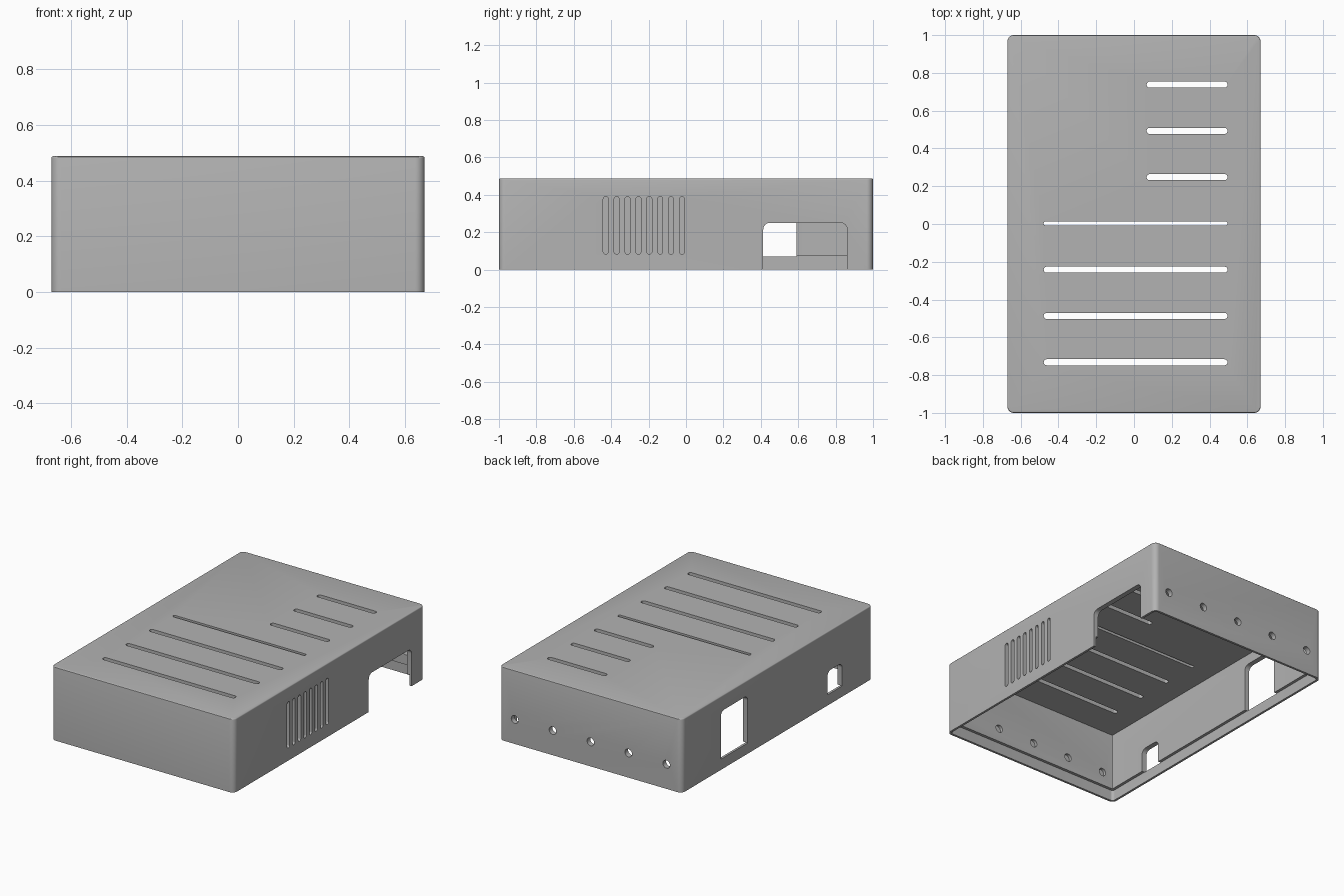
import bpy, bmesh
from math import sin, cos, pi, radians

cube = bpy.data.objects.get("Cube")
if cube:
    bpy.data.objects.remove(cube, do_unlink=True)

W, L, H = 0.67, 1.0, 0.488      # half width, half length, height
WALL, RIM, LEDGE = 0.034, 0.015, 0.072


def rounded_rect(u0, u1, v0, v1, r, square_base=False, segs=8):
    """Outline of a rectangle with round corners, optionally square at the base."""
    corners = [(u1 - r, v1 - r, 0), (u0 + r, v1 - r, 1),
               (u0 + r, v0 + r, 2), (u1 - r, v0 + r, 3)]
    pts = []
    for cu, cv, q in corners:
        if square_base and q > 1:
            pts.append((u0 if q == 2 else u1, v0))
            continue
        for i in range(segs + 1):
            a = (q + i / segs) * pi / 2
            pts.append((cu + r * cos(a), cv + r * sin(a)))
    return pts


def circle(u, v, r, segs=24):
    return [(u + r * cos(2 * pi * i / segs), v + r * sin(2 * pi * i / segs))
            for i in range(segs)]


def prism(bm, pts, axis, d0, d1):
    """Extrude a closed outline along an axis from d0 to d1."""
    place = {"X": lambda u, v, d: (d, u, v),
             "Y": lambda u, v, d: (u, d, v),
             "Z": lambda u, v, d: (u, v, d)}[axis]
    low, high = ([bm.verts.new(place(u, v, d)) for u, v in pts] for d in (d0, d1))
    n = len(pts)
    faces = [bm.faces.new(low), bm.faces.new(high)]
    for i in range(n):
        j = (i + 1) % n
        faces.append(bm.faces.new((low[i], low[j], high[j], high[i])))
    bmesh.ops.recalc_face_normals(bm, faces=faces)
    return high


def make_object(name, bm):
    mesh = bpy.data.meshes.new(name)
    bm.to_mesh(mesh)
    bm.free()
    obj = bpy.data.objects.new(name, mesh)
    bpy.context.collection.objects.link(obj)
    return obj


def carve(body, cutter):
    """Subtract a cutter from the body and discard it."""
    cutter.hide_render = True
    mod = body.modifiers.new(cutter.name, "BOOLEAN")
    mod.operation, mod.solver, mod.object = "DIFFERENCE", "EXACT", cutter
    bpy.context.view_layer.objects.active = body
    bpy.ops.object.modifier_apply(modifier=mod.name)
    bpy.data.objects.remove(cutter, do_unlink=True)


def inset_outline(t):
    return rounded_rect(-W + t, W - t, -L + t, L - t, max(0.034 - t, 0.004))


# Outer block with a softened top edge
bm = bmesh.new()
top = set(prism(bm, inset_outline(0), "Z", 0, H))
rim_edges = [e for e in bm.edges if set(e.verts) <= top]
bmesh.ops.bevel(bm, geom=rim_edges, offset=0.007, segments=3, profile=0.5,
                affect="EDGES")
case = make_object("enclosure_cover", bm)

# Hollow inside, open at the bottom
bm = bmesh.new()
prism(bm, inset_outline(WALL), "Z", -0.1, H - WALL)
carve(case, make_object("cavity_cutter", bm))

# Stepped recess for the base plate
bm = bmesh.new()
prism(bm, inset_outline(RIM), "Z", -0.1, LEDGE)
carve(case, make_object("ledge_cutter", bm))

bm = bmesh.new()
# Roof vents: four long at the front, three short at the back
for i in range(-3, 4):
    half = 0.011 if i == 0 else 0.016
    y = 0.003 + 0.245 * i
    left = 0.067 if i > 0 else -0.478
    prism(bm, rounded_rect(left, 0.495, y - half, y + half, half * 0.98),
          "Z", H - 0.08, H + 0.1)

# Side vents
for i in range(8):
    y = -0.429 + 0.0582 * i
    prism(bm, rounded_rect(y - 0.0135, y + 0.0135, 0.083, 0.39, 0.013),
          "X", W - 0.1, W + 0.1)

# Side notch, open at the bottom
prism(bm, rounded_rect(0.413, 0.862, -0.1, 0.25, 0.035, True), "X", W - 0.1, W + 0.1)

# Two windows in the opposite side
for y0, y1, z1 in ((0.31, 0.592, 0.387), (-0.68, -0.525, 0.225)):
    prism(bm, rounded_rect(y0, y1, LEDGE - 0.001, z1, 0.035, True),
          "X", -W - 0.1, -W + 0.1)

# Through holes in the back, blind pockets inside the front
for i in range(-2, 3):
    hole = circle(0.278 * i, 0.163, 0.026)
    prism(bm, hole, "Y", L - 0.1, L + 0.1)
    prism(bm, hole, "Y", -L + 0.015, -L + 0.1)
carve(case, make_object("opening_cutter", bm))

# Colour and shading
grey = bpy.data.materials.new("plain_grey")
grey.use_nodes = True
colour = (0.45, 0.45, 0.45, 1)
grey.diffuse_color = colour
grey.node_tree.nodes["Principled BSDF"].inputs["Base Color"].default_value = colour
case.data.materials.clear()
case.data.materials.append(grey)
for poly in case.data.polygons:
    poly.material_index = 0

bpy.ops.object.select_all(action="DESELECT")
case.select_set(True)
bpy.context.view_layer.objects.active = case
bpy.ops.object.shade_smooth_by_angle(angle=radians(30))
